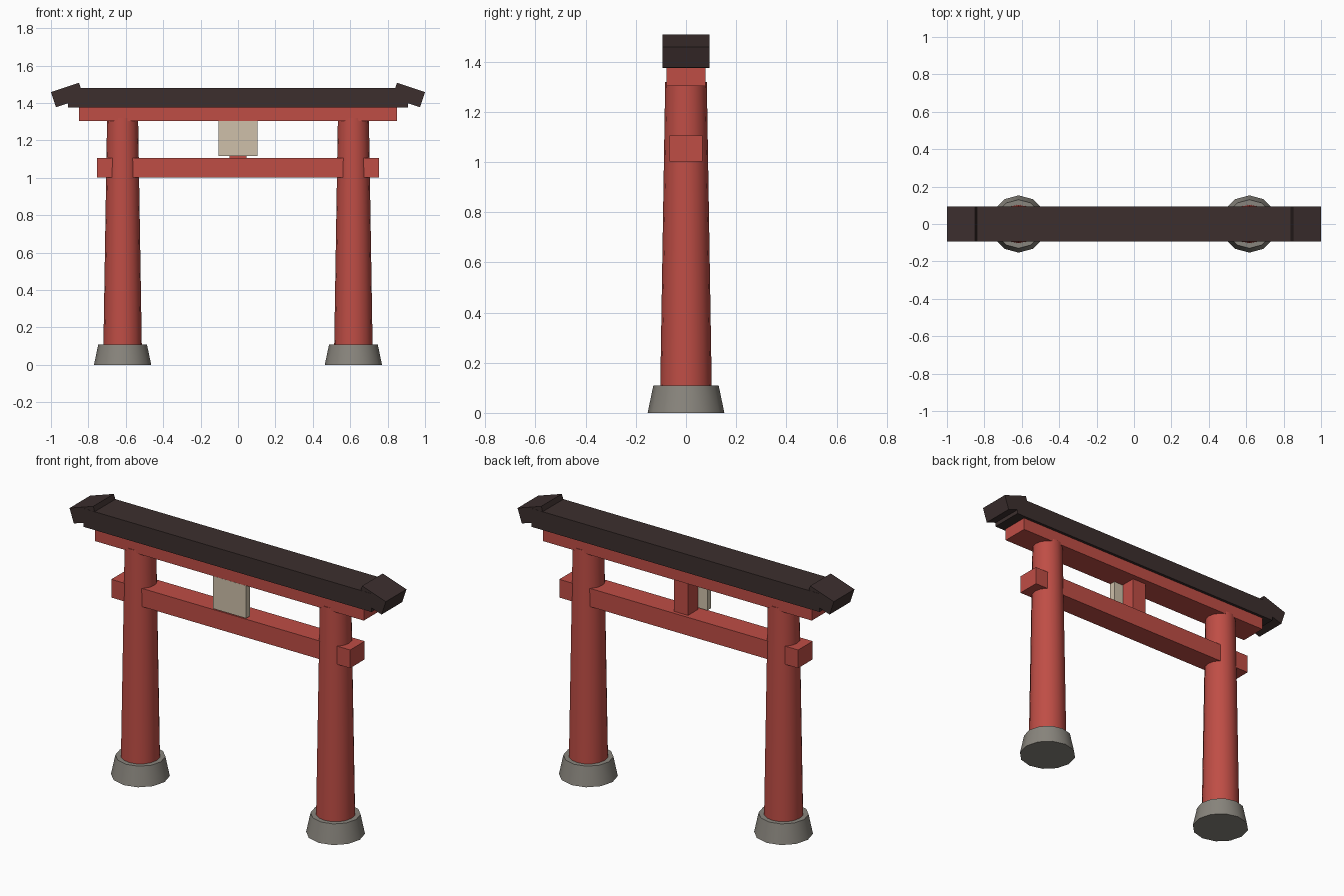
import bpy, math

if "Cube" in bpy.data.objects:
    bpy.data.objects.remove(bpy.data.objects["Cube"])


def material(name, rgb):
    m = bpy.data.materials.new(name)
    m.diffuse_color = (*rgb, 1)
    m.use_nodes = True
    m.node_tree.nodes["Principled BSDF"].inputs["Base Color"].default_value = m.diffuse_color
    return m


RED = material("red_lacquer", (0.52, 0.075, 0.06))
DARK = material("dark_roof", (0.045, 0.028, 0.027))
STONE = material("stone", (0.25, 0.235, 0.205))
CREAM = material("cream", (0.62, 0.53, 0.40))


def box(name, lo, hi, mat, tilt=0.0):
    """Box between two corners, optionally tilted about y."""
    bpy.ops.mesh.primitive_cube_add(
        size=1, location=[(a + b) / 2 for a, b in zip(lo, hi)])
    ob = bpy.context.object
    ob.name = name
    ob.scale = [b - a for a, b in zip(lo, hi)]
    ob.rotation_euler = (0, tilt, 0)
    ob.data.materials.append(mat)
    return ob


def tapered(name, x, z0, z1, r0, r1, sides, mat):
    """Smooth tapered round post."""
    bpy.ops.mesh.primitive_cone_add(
        vertices=sides, radius1=r0, radius2=r1, depth=z1 - z0,
        location=(x, 0, (z0 + z1) / 2))
    ob = bpy.context.object
    ob.name = name
    ob.data.materials.append(mat)
    bpy.ops.object.shade_smooth_by_angle(angle=math.radians(40))
    return ob


for side, s in (("left", -1), ("right", 1)):
    # Stone footing and pillar
    tapered(side + "_footing", s * 0.617, 0, 0.11, 0.153, 0.13, 12, STONE)
    tapered(side + "_pillar", s * 0.617, 0.08, 1.32, 0.103, 0.083, 16, RED)
    # Roof tip sloping down and outwards
    cx, cz, hl, hh = s * 0.9115, 1.4426, 0.079, 0.0425
    box(side + "_roof_tip", (cx - hl, -0.093, cz - hh), (cx + hl, 0.093, cz + hh),
        DARK, tilt=s * math.radians(18.5))

# Cross beams
box("lower_tie_beam", (-0.755, -0.066, 1.002), (0.755, 0.066, 1.106), RED)
box("upper_beam", (-0.85, -0.078, 1.304), (0.85, 0.078, 1.38), RED)
box("roof_beam", (-0.91, -0.094, 1.375), (0.91, 0.094, 1.48), DARK)

# Centre strut and the blank tablet in front of it
box("centre_strut", (-0.045, -0.046, 1.10), (0.045, 0.046, 1.31), RED)
box("tablet", (-0.105, -0.077, 1.117), (0.105, -0.042, 1.303), CREAM)
